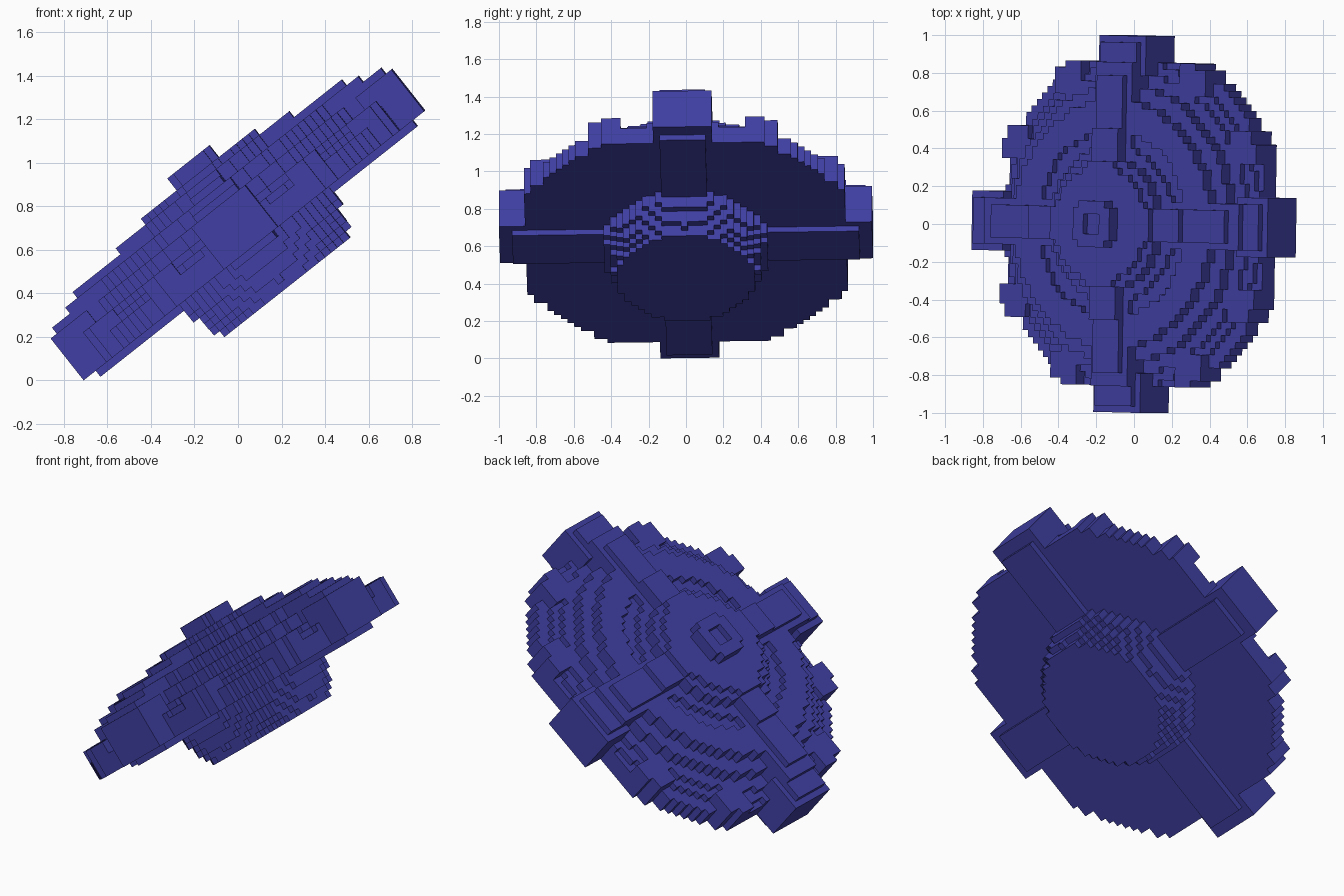
import bpy, bmesh, math
from mathutils import Matrix, Vector

if "Cube" in bpy.data.objects:
    bpy.data.objects.remove(bpy.data.objects["Cube"])

H = 0.035                       # edge length of one block
TILT = Matrix.Rotation(math.radians(-38.3), 4, 'Y') @ Matrix.Rotation(math.radians(-1.2), 4, 'Z')
PLACE = Matrix.Translation((0, 0, 0.715)) @ TILT

mat = bpy.data.materials.new("indigo")
mat.diffuse_color = (0.052, 0.05, 0.37, 1)
mat.use_nodes = True
mat.node_tree.nodes["Principled BSDF"].inputs["Base Color"].default_value = mat.diffuse_color

DIRS = [Vector(d) for d in ((1, 0, 0), (-1, 0, 0), (0, 1, 0), (0, -1, 0), (0, 0, 1), (0, 0, -1))]


def blocks(name, span):
    """Stepped solid: span(i, j) gives the lowest and highest block layer, or None."""
    cells = set()
    for i in range(-28, 29):
        for j in range(-28, 29):
            s = span(i, j)
            if s:
                cells.update((i, j, k) for k in range(s[0], s[1] + 1))
    bm = bmesh.new()
    verts = {}

    def vert(p):
        key = tuple(round(2 * c) for c in p)
        if key not in verts:
            verts[key] = bm.verts.new(PLACE @ (p * H))
        return verts[key]

    for c in cells:
        for d in DIRS:
            n = tuple(int(a + b) for a, b in zip(c, d))
            if n in cells:
                continue
            u = Vector((d.y, d.z, d.x))
            v = d.cross(u)
            mid = Vector(c) + d / 2
            bm.faces.new([vert(mid + (a * u + b * v) / 2)
                          for a, b in ((-1, -1), (1, -1), (1, 1), (-1, 1))])
    bmesh.ops.recalc_face_normals(bm, faces=bm.faces)
    mesh = bpy.data.meshes.new(name)
    bm.to_mesh(mesh)
    bm.free()
    mesh.materials.append(mat)
    ob = bpy.data.objects.new(name, mesh)
    bpy.context.collection.objects.link(ob)
    return ob


def stepped(r, steps):
    """Layer of the first step whose radius reaches r."""
    return next((k for radius, k in steps if r <= radius), None)


# Terraced round disc
def disc(i, j):
    r = math.hypot(i, j) * H
    if max(abs(i), abs(j)) > 24:
        return None
    top = stepped(r, [(.31, 8), (.36, 7), (.42, 5), (.50, 4), (.66, 5),
                      (.74, 3), (.80, 1), (.86, 0), (.93, -1)])
    return None if top is None else (-3, top)


# Eight small raised lumps around the rim
def lumps(i, j):
    across, along = sorted((abs(i), abs(j)))
    r = math.hypot(i, j) * H
    if 10 <= across <= 14 and 20 <= along <= 24 and r < .955:
        return (-3, 1)


# Four spokes, narrower towards the top
def spokes(low, high, half_width, start, end):
    def span(i, j):
        across, along = sorted((abs(i), abs(j)))
        if across <= half_width and start <= along <= end:
            return (low, high)
    return span


# Stepped hub on the underside
def lower_hub(i, j):
    r = math.hypot(i, j) * H
    low = stepped(r, [(.37, -10), (.385, -9), (.405, -8), (.42, -7), (.435, -6), (.445, -5)])
    return None if low is None else (low, -3)


# Central boss with clipped corners and a shallow sunken centre
def boss(i, j):
    m = max(abs(i), abs(j))
    if m <= 3 and abs(i) + abs(j) < 6:
        return (5, 9 if m <= 1 else 10)


parts = [
    blocks("terraced_disc", disc),
    blocks("rim_lumps", lumps),
    blocks("spoke_ends", spokes(-3, 3, 4, 23, 28)),
    blocks("spoke_undersides", spokes(-4, 0, 3, 0, 26)),
    blocks("spoke_bases", spokes(0, 4, 3, 0, 27)),
    blocks("spoke_shoulders", spokes(3, 5, 3, 0, 24)),
    blocks("spoke_ridges", spokes(3, 6, 2, 0, 22)),
    blocks("spoke_inner_ridges", spokes(3, 7, 2, 0, 14)),
    blocks("spoke_roots", spokes(3, 8, 2, 0, 9)),
    blocks("lower_hub", lower_hub),
    blocks("top_boss", boss),
]

# Rest the lowest corner on the ground
lowest = min(v.co.z for p in parts for v in p.data.vertices)
for p in parts:
    p.data.transform(Matrix.Translation((0, 0, -lowest)))
